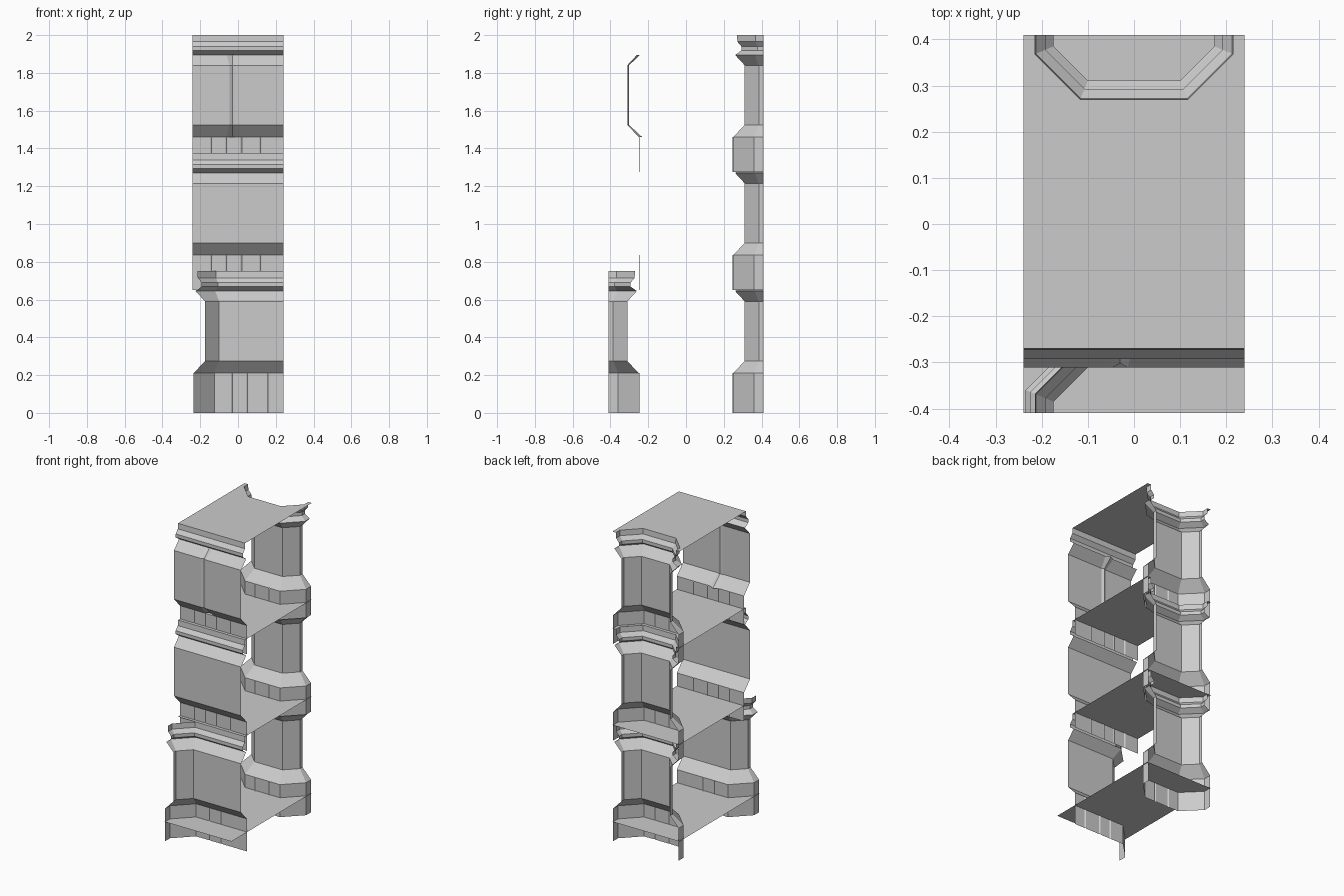
import bpy
from mathutils import Vector

if "Cube" in bpy.data.objects:
    bpy.data.objects.remove(bpy.data.objects["Cube"])

PITCH = 0.625


def make(name, verts, faces):
    me = bpy.data.meshes.new(name)
    me.from_pydata(verts, [], faces)
    me.update()
    ob = bpy.data.objects.new(name, me)
    bpy.context.collection.objects.link(ob)
    return ob


def sweep(name, path, profile):
    """Sweep (offset, z) profile along a plan path; offset goes to the right of travel, mitred."""
    pts = [Vector(p) for p in path]
    dirs = [(b - a).normalized() for a, b in zip(pts, pts[1:])]
    norms = [Vector((d.y, -d.x)) for d in dirs]
    verts, faces = [], []
    m = len(profile)
    for i, p in enumerate(pts):
        n0, n1 = norms[max(i - 1, 0)], norms[min(i, len(norms) - 1)]
        miter = (n0 + n1) / (1 + n0.dot(n1))
        verts += [(*(p + miter * o), z) for o, z in profile]
    for i in range(len(pts) - 1):
        for j in range(m - 1):
            a = i * m + j
            faces.append((a, a + m, a + m + 1, a + 1))
    return make(name, verts, faces)


def groove(path, seg, xs, w, depth):
    """Cut V grooves at the given x positions into a straight run of the path."""
    y = path[seg][1]
    sx = 1 if path[seg + 1][0] > path[seg][0] else -1
    cut = []
    for x in sorted(xs, reverse=sx < 0):
        cut += [(x - sx * w, y), (x, y + sx * depth), (x + sx * w, y)]
    return path[:seg + 1] + cut + path[seg + 1:]


def storey(name, path, z0, foot, seg, seams, ribs=()):
    # plinth course with block seams
    sweep(name + "_plinth", groove(path, seg, seams, 0.006, 0.004),
          [(0, foot), (0, z0), (0, z0 + 0.085)])
    # bulging wall panel with sloped sill and shoulder
    sweep(name + "_panel", groove(path, seg, ribs, 0.032, 0.018),
          [(0, z0 + 0.085), (0.061, z0 + 0.15), (0.061, z0 + 0.465), (0.01, z0 + 0.52)])
    # stepped cornice
    sweep(name + "_cornice", path,
          [(0.01, z0 + 0.52), (0.043, z0 + 0.543), (0.043, z0 + 0.565),
           (0.022, z0 + 0.59), (0.02, z0 + PITCH)])


# plan lines of the walls
straight_front = [(-0.24, -0.25), (0.24, -0.25)]
corner_front = [(-0.235, -0.41), (-0.235, -0.36), (-0.125, -0.25), (0.24, -0.25)]
bay_back = [(0.235, 0.41), (0.235, 0.36), (0.125, 0.25),
            (-0.125, 0.25), (-0.235, 0.36), (-0.235, 0.41)]

for i in range(3):
    z0 = 0.125 + i * PITCH
    foot = 0 if i == 0 else z0 - 0.1
    # front wall: ground storey turns a corner on the left, upper ones are straight
    if i == 0:
        storey("front_ground", corner_front, z0, foot, 2, [-0.03, 0.05, 0.16])
    else:
        storey(f"front_upper_{i}", straight_front, z0, foot, 0,
               [-0.14, -0.06, 0.02, 0.12], [-0.03] if i == 2 else [])
    # rear recessed bay
    storey(f"rear_bay_{i}", bay_back, z0, foot, 2, [-0.05, 0.05])

# floor slabs and roof: the upper two are cut back to the bay line
bay_edge = [(0.24, 0.41), (0.215, 0.41), (0.215, 0.368), (0.117, 0.27),
            (-0.117, 0.27), (-0.215, 0.368), (-0.215, 0.41), (-0.24, 0.41)]
for i in range(4):
    z = 0.125 + i * PITCH
    y0 = -0.41 if i == 0 else -0.27
    rear = bay_edge if i >= 2 else [(0.24, 0.41), (-0.24, 0.41)]
    outline = [(-0.24, y0), (0.24, y0)] + rear
    make("roof" if i == 3 else f"floor_{i}",
         [(x, y, z) for x, y in outline], [tuple(range(len(outline)))])
